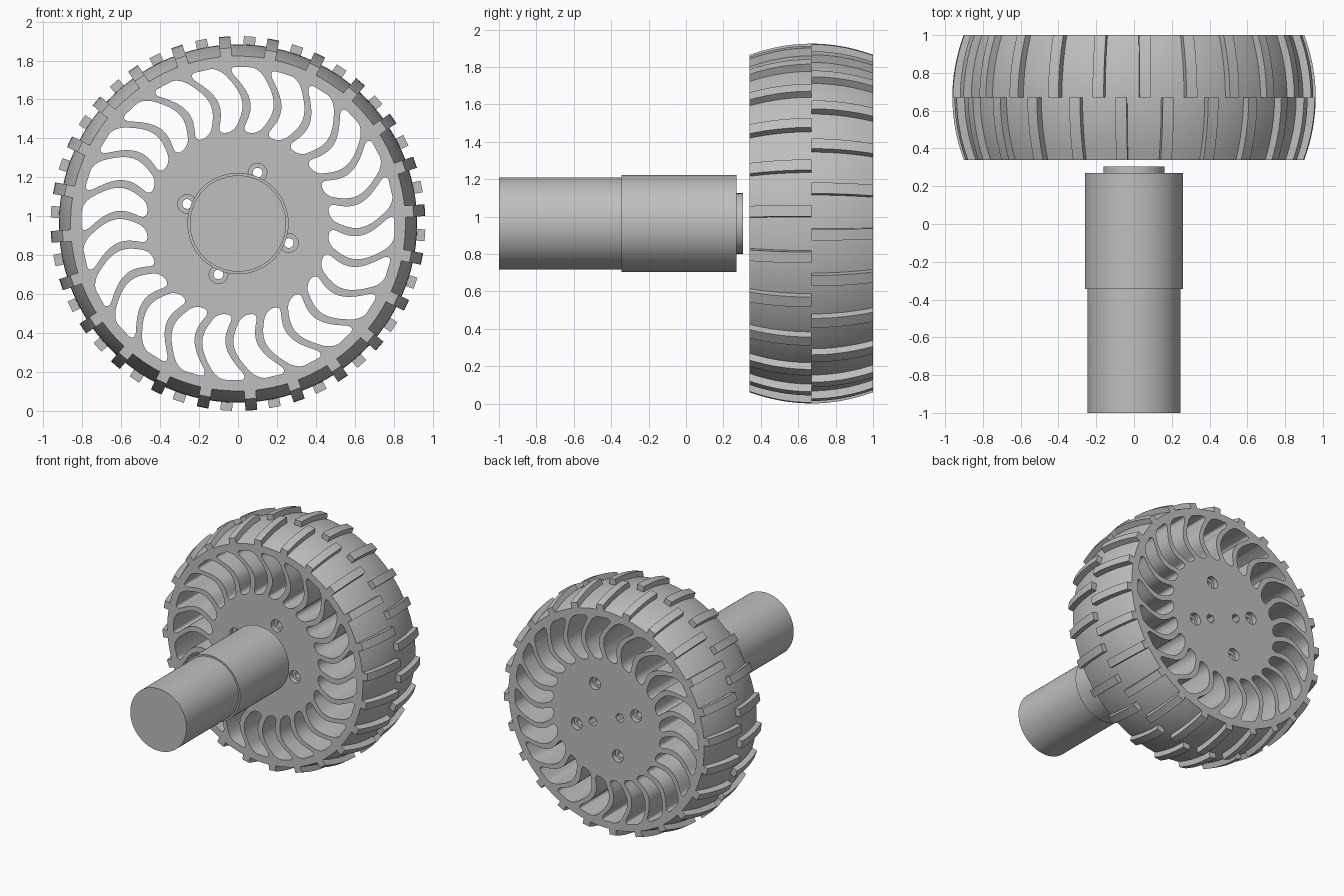
import bpy, bmesh, math
from math import sin, cos, pi, radians, sqrt
from mathutils import Matrix

if "Cube" in bpy.data.objects:
    bpy.data.objects.remove(bpy.data.objects["Cube"])

AXLE = 0.963              # height of the wheel axis
MID, HALF = 0.67, 0.33    # wheel centre and half width along y
COUNT = 24                # spokes, and lugs per row
PITCH = 2 * pi / COUNT

grey = bpy.data.materials.new("plain grey")
grey.use_nodes = True
grey.diffuse_color = (0.52, 0.52, 0.52, 1)
grey.node_tree.nodes["Principled BSDF"].inputs["Base Color"].default_value = (0.52, 0.52, 0.52, 1)


def finish(ob, smooth=True):
    ob.data.materials.clear()
    ob.data.materials.append(grey)
    bpy.ops.object.select_all(action="DESELECT")
    ob.select_set(True)
    bpy.context.view_layer.objects.active = ob
    if smooth:
        bpy.ops.object.shade_smooth_by_angle(angle=radians(30))
    return ob


def mesh_object(name, bm, smooth=True):
    bmesh.ops.recalc_face_normals(bm, faces=bm.faces)
    me = bpy.data.meshes.new(name)
    bm.to_mesh(me)
    bm.free()
    ob = bpy.data.objects.new(name, me)
    bpy.context.collection.objects.link(ob)
    return finish(ob, smooth)


def lathe(name, profile, closed=False, centre=(0, AXLE), steps=96):
    """Turn (radius, y) points about an axis parallel to y."""
    bm = bmesh.new()
    vs = [bm.verts.new((r, y, 0)) for r, y in profile]
    pairs = list(zip(vs, vs[1:])) + ([(vs[-1], vs[0])] if closed else [])
    edges = [bm.edges.new(p) for p in pairs]
    bmesh.ops.spin(bm, geom=vs + edges, cent=(0, 0, 0), axis=(0, 1, 0),
                   angle=2 * pi, steps=steps, use_merge=True)
    bmesh.ops.remove_doubles(bm, verts=bm.verts, dist=1e-5)
    bmesh.ops.translate(bm, verts=bm.verts, vec=(centre[0], 0, centre[1]))
    return mesh_object(name, bm)


def crown(y):
    """Radius of the domed tyre at y."""
    return 0.92 - 0.06 * ((y - MID) / HALF) ** 2


def ring(radius, n, cx=0.0, cy=0.0):
    return [(cx + radius * cos(2 * pi * i / n), cy + radius * sin(2 * pi * i / n)) for i in range(n)]


def polar(radius, angle):
    return radius * cos(angle), radius * sin(angle)


# ---- wheel disc: one outline with curved windows and holes
INNER, OUTER = 0.47, 0.805


def window(turn, n=28):
    left, right = [], []
    for i in range(n + 1):
        t = (1 - cos(pi * i / n)) / 2          # denser towards the ends
        r = INNER + (OUTER - INNER) * t
        half = r * PITCH / 2 - 0.021
        for d, rho in ((r - INNER, 0.036), (OUTER - r, 0.045)):
            if d < rho:
                half -= rho - sqrt(max(0, rho ** 2 - (rho - d) ** 2))
        # spokes bulge clockwise in the middle and trail at the rim
        bend = turn - radians(5) * sin(pi * t * 1.25) + radians(2) * t
        left.append(polar(r, bend + half / r))
        right.append(polar(r, bend - half / r))
    return left + right[::-1]


screws = [polar(0.28, radians(69 + 90 * i)) for i in range(4)]
outlines = [ring(crown(MID + HALF), 96)]
outlines += [window(PITCH * (i + 0.5)) for i in range(COUNT)]
outlines += [ring(0.048, 24, *p) for p in screws]
outlines += [ring(0.036, 6, *polar(0.127, radians(a))) for a in (159, -21)]

cu = bpy.data.curves.new("wheel_disc", "CURVE")
cu.dimensions = "2D"
cu.fill_mode = "BOTH"
cu.extrude = HALF
for pts in outlines:
    sp = cu.splines.new("POLY")
    sp.points.add(len(pts) - 1)
    for p, (x, y) in zip(sp.points, pts):
        p.co = (x, y, 0, 1)
    sp.use_cyclic_u = True
disc = bpy.data.objects.new("wheel_disc", cu)
bpy.context.collection.objects.link(disc)
disc.rotation_euler.x = pi / 2
disc.location = (0, MID, AXLE)
bpy.ops.object.select_all(action="DESELECT")
disc.select_set(True)
bpy.context.view_layer.objects.active = disc
bpy.ops.object.convert(target="MESH")
disc = bpy.context.view_layer.objects.active
bm = bmesh.new()
bm.from_mesh(disc.data)
bmesh.ops.remove_doubles(bm, verts=bm.verts, dist=1e-5)
bmesh.ops.recalc_face_normals(bm, faces=bm.faces)
bm.to_mesh(disc.data)
bm.free()
finish(disc)

# ---- screw seats recessed in the hub holes
lo, hi = MID - HALF + 0.04, MID + HALF - 0.04
for i, (x, z) in enumerate(screws):
    lathe(f"screw_seat_{i + 1}", [(0.025, lo), (0.048, lo), (0.048, hi), (0.025, hi)],
          True, (x, AXLE + z), 24)

# ---- domed tyre band
ys = [MID - HALF + 2 * HALF * i / 16 for i in range(17)]
lathe("tyre_band", [(crown(y), y) for y in ys])


# ---- tread lugs: two staggered rows following the dome
def lug_row(name, y0, y1, phase):
    bm = bmesh.new()
    for k in range(COUNT):
        turn = Matrix.Rotation(-(radians(phase) + PITCH * k), 4, "Y")
        move = Matrix.Translation((0, 0, AXLE)) @ turn
        loops = []
        for i in range(9):
            y = y0 + (y1 - y0) * i / 8
            base, top = crown(y) - 0.01, crown(y) + 0.042
            loops.append([bm.verts.new(move @ Matrix.Translation((r, y, w)).translation)
                          for r, w in ((base, -0.03), (top, -0.03), (top, 0.03), (base, 0.03))])
        for a, b in zip(loops, loops[1:]):
            for j in range(4):
                n = (j + 1) % 4
                bm.faces.new((a[j], a[n], b[n], b[j]))
        bm.faces.new(loops[0])
        bm.faces.new(loops[-1][::-1])
    mesh_object(name, bm)


lug_row("front_lugs", MID - HALF, MID, 4.1)
lug_row("rear_lugs", MID, MID + HALF, 11.4)

# ---- motor: body, wider gearbox and end boss
lathe("motor_body", [(0, -1), (0.247, -1), (0.247, -0.345), (0, -0.345)])
lathe("gearbox", [(0, -0.345), (0.26, -0.345), (0.26, 0.27), (0, 0.27)])
lathe("gearbox_boss", [(0, 0.27), (0.162, 0.27), (0.162, 0.305), (0, 0.305)])
